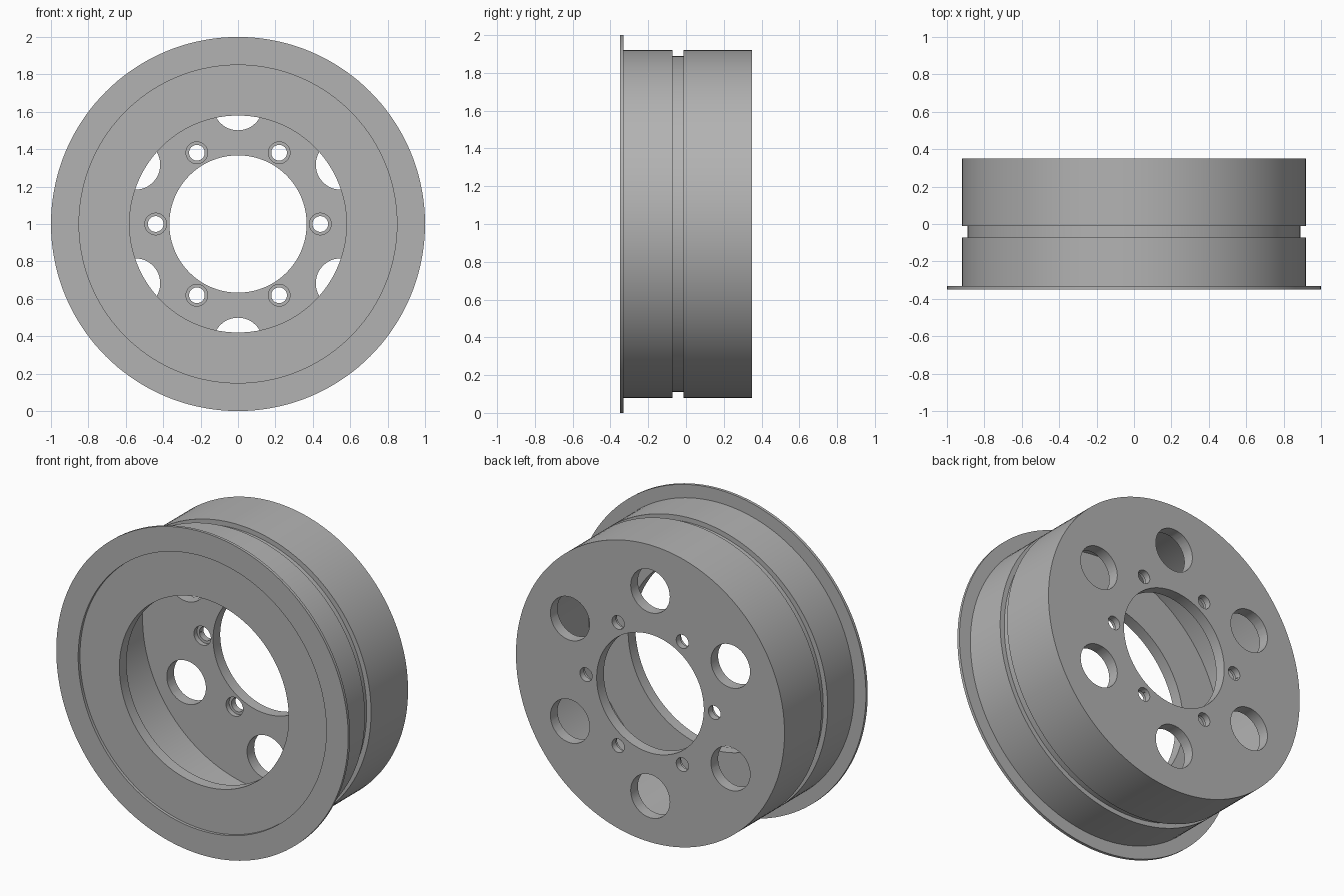
import bpy, bmesh, math
from mathutils import Matrix, Vector

if "Cube" in bpy.data.objects:
    bpy.data.objects.remove(bpy.data.objects["Cube"], do_unlink=True)

SEGMENTS = 144
FRONT, BACK = -0.35, 0.35
FLANGE_BACK = FRONT + 0.018
PLATE_FRONT = BACK - 0.07

steel = bpy.data.materials.new("grey steel")
steel.use_nodes = True
grey = (0.45, 0.45, 0.45, 1)
steel.diffuse_color = grey
steel.node_tree.nodes["Principled BSDF"].inputs["Base Color"].default_value = grey


def lathe(name, profile, centre=(0, 0, 1), segments=SEGMENTS):
    """Spin a closed (radius, y) profile around the y axis through centre."""
    bm = bmesh.new()
    rings = []
    for i in range(segments):
        turn = Matrix.Rotation(math.tau * i / segments, 3, 'Y')
        rings.append([bm.verts.new(turn @ Vector((r, y, 0)) + Vector(centre))
                      for r, y in profile])
    n = len(profile)
    for i, ring in enumerate(rings):
        nxt = rings[(i + 1) % segments]
        for j in range(n):
            k = (j + 1) % n
            bm.faces.new((ring[j], ring[k], nxt[k], nxt[j]))
    bmesh.ops.recalc_face_normals(bm, faces=bm.faces)
    mesh = bpy.data.meshes.new(name)
    bm.to_mesh(mesh)
    bm.free()
    obj = bpy.data.objects.new(name, mesh)
    bpy.context.collection.objects.link(obj)
    mesh.materials.append(steel)
    return obj


def add_cylinder(bm, radius, y0, y1, distance, angle, segments=48):
    """Add a cutter cylinder along y at a polar position on the wheel face."""
    place = Matrix.Translation((distance * math.cos(angle), (y0 + y1) / 2,
                                1 + distance * math.sin(angle)))
    bmesh.ops.create_cone(bm, cap_ends=True, segments=segments, radius1=radius,
                          radius2=radius, depth=y1 - y0,
                          matrix=place @ Matrix.Rotation(math.pi / 2, 4, 'X'))


def cut(target, name, cylinders):
    """Subtract a set of cylinders from the target."""
    bm = bmesh.new()
    for c in cylinders:
        add_cylinder(bm, *c)
    mesh = bpy.data.meshes.new(name)
    bm.to_mesh(mesh)
    bm.free()
    mesh.materials.append(steel)
    cutter = bpy.data.objects.new(name, mesh)
    bpy.context.collection.objects.link(cutter)
    cutter.hide_render = True
    mod = target.modifiers.new(name, 'BOOLEAN')
    mod.operation, mod.solver, mod.object = 'DIFFERENCE', 'EXACT', cutter
    bpy.context.view_layer.objects.active = target
    bpy.ops.object.modifier_apply(modifier=name)
    bpy.data.objects.remove(cutter, do_unlink=True)


# Hollow drum with front flange, recessed lip, belt groove and back plate
wheel = lathe("wheel_drum", [
    (0.85, FRONT), (1.0, FRONT), (1.0, FLANGE_BACK), (0.92, FLANGE_BACK),
    (0.92, -0.072), (0.89, -0.072), (0.89, -0.012), (0.92, -0.012),
    (0.92, BACK), (0.367, BACK), (0.367, PLATE_FRONT), (0.85, PLATE_FRONT),
    (0.85, FLANGE_BACK + 0.07), (0.58, FLANGE_BACK + 0.07),
    (0.58, FLANGE_BACK), (0.85, FLANGE_BACK)])

# Six large vent holes and six counterbored bolt holes in the back plate
sixth = math.tau / 6
lo, hi = PLATE_FRONT - 0.05, BACK + 0.05
cut(wheel, "vent_cutter",
    [(0.134, lo, hi, 0.635, sixth * (i + 0.5)) for i in range(6)])
cut(wheel, "bolt_cutter",
    [(0.042, lo, hi, 0.44, sixth * i) for i in range(6)])
cut(wheel, "counterbore_cutter",
    [(0.058, lo, PLATE_FRONT + 0.03, 0.44, sixth * i) for i in range(6)])

# Smooth the round walls, keep the edges crisp
bpy.ops.object.select_all(action='DESELECT')
wheel.select_set(True)
bpy.context.view_layer.objects.active = wheel
bpy.ops.object.shade_smooth_by_angle(angle=math.radians(30))
